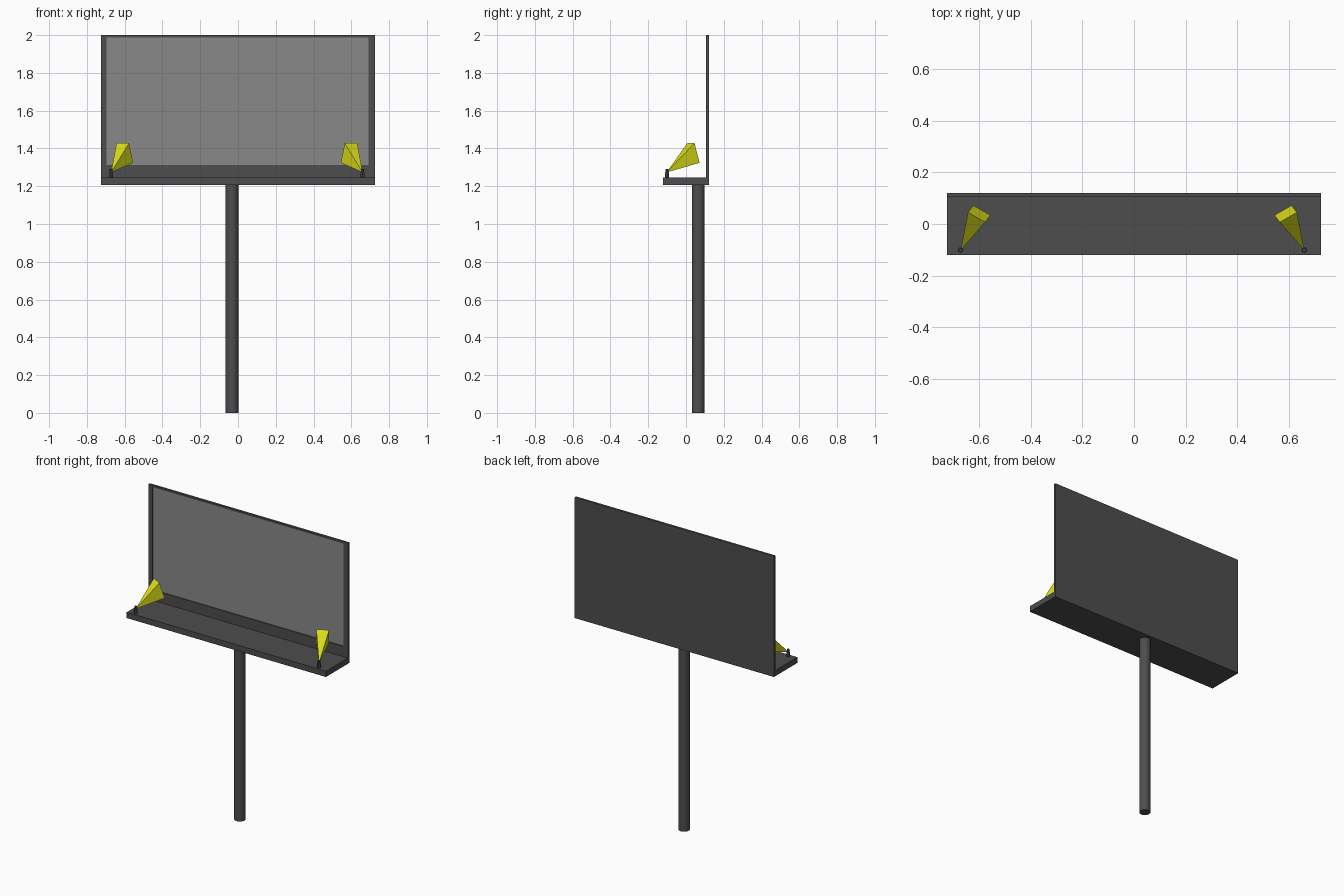
import bpy, bmesh

if "Cube" in bpy.data.objects:
    bpy.data.objects.remove(bpy.data.objects["Cube"])


def material(name, rgb):
    m = bpy.data.materials.new(name)
    m.diffuse_color = (*rgb, 1)
    m.use_nodes = True
    m.node_tree.nodes["Principled BSDF"].inputs["Base Color"].default_value = m.diffuse_color
    return m


DARK = material("dark_grey", (0.075, 0.075, 0.075))
PANEL = material("panel_grey", (0.25, 0.25, 0.25))
YELLOW = material("yellow", (0.7, 0.72, 0.01))
BLUE = material("blue_grey", (0.05, 0.05, 0.09))


def mesh_object(name, verts, faces, mat):
    bm = bmesh.new()
    vs = [bm.verts.new(v) for v in verts]
    for f in faces:
        bm.faces.new([vs[i] for i in f])
    if len(faces) > 1:
        bmesh.ops.recalc_face_normals(bm, faces=bm.faces)
    me = bpy.data.meshes.new(name)
    bm.to_mesh(me)
    bm.free()
    me.materials.append(mat)
    ob = bpy.data.objects.new(name, me)
    bpy.context.collection.objects.link(ob)
    return ob


def cylinder(name, x, y, z0, z1, r, sides, mat):
    bpy.ops.mesh.primitive_cylinder_add(vertices=sides, radius=r, depth=z1 - z0,
                                        location=(x, y, (z0 + z1) / 2))
    ob = bpy.context.object
    ob.name = name
    ob.data.materials.append(mat)
    bpy.ops.object.shade_smooth_by_angle()
    return ob


def rect(x0, x1, z0, z1, y):
    return [(x0, y, z0), (x1, y, z0), (x1, y, z1), (x0, y, z1)]


W, FRONT, BACK, BASE = 0.724, 0.106, 0.121, 1.207

# board frame: back panel, outer walls, front rim and recess walls
opening = (-0.695, 0.692, 1.313, 1.988)
outer = (-W, W, BASE, 2.0)
recess = FRONT + 0.006
loops = (rect(*outer, BACK) + rect(*outer, FRONT)
         + rect(*opening, FRONT) + rect(*opening, recess))
faces = [(0, 1, 2, 3)]
for ring in range(3):
    for i in range(4):
        a, b = ring * 4 + i, ring * 4 + (i + 1) % 4
        faces.append((a, b, b + 4, a + 4))
mesh_object("board_frame", loops, faces, DARK)

# display surface, facing the front
mesh_object("display_panel", rect(*opening, recess), [(0, 1, 2, 3)], PANEL)

# walkway shelf in front of the board
bpy.ops.mesh.primitive_cube_add(size=1, location=(0, (FRONT - BACK) / 2, BASE + 0.019))
shelf = bpy.context.object
shelf.name = "shelf"
shelf.scale = (2 * W, FRONT + BACK, 0.038)
shelf.data.materials.append(DARK)

# support pole
cylinder("pole", -0.032, 0.065, 0, BASE, 0.034, 24, DARK)

# pair of lamps: stepped post and a pyramid-shaped light beam
beam = [(-0.672, -0.103, 1.273),
        (-0.643, 0.045, 1.428), (-0.577, 0.007, 1.428),
        (-0.556, 0.034, 1.324), (-0.622, 0.072, 1.324)]
for side in ("left", "right"):
    def flip(x):
        return x if side == "left" else -0.012 - x
    mesh_object(side + "_light_beam", [(flip(x), y, z) for x, y, z in beam],
                [(0, 1, 2), (0, 2, 3), (0, 3, 4), (0, 4, 1), (1, 2, 3, 4)], YELLOW)
    cylinder(side + "_lamp_base", flip(-0.672), -0.101, 1.245, 1.273, 0.011, 12, BLUE)
    cylinder(side + "_lamp_head", flip(-0.672), -0.101, 1.273, 1.291, 0.008, 12, BLUE)
